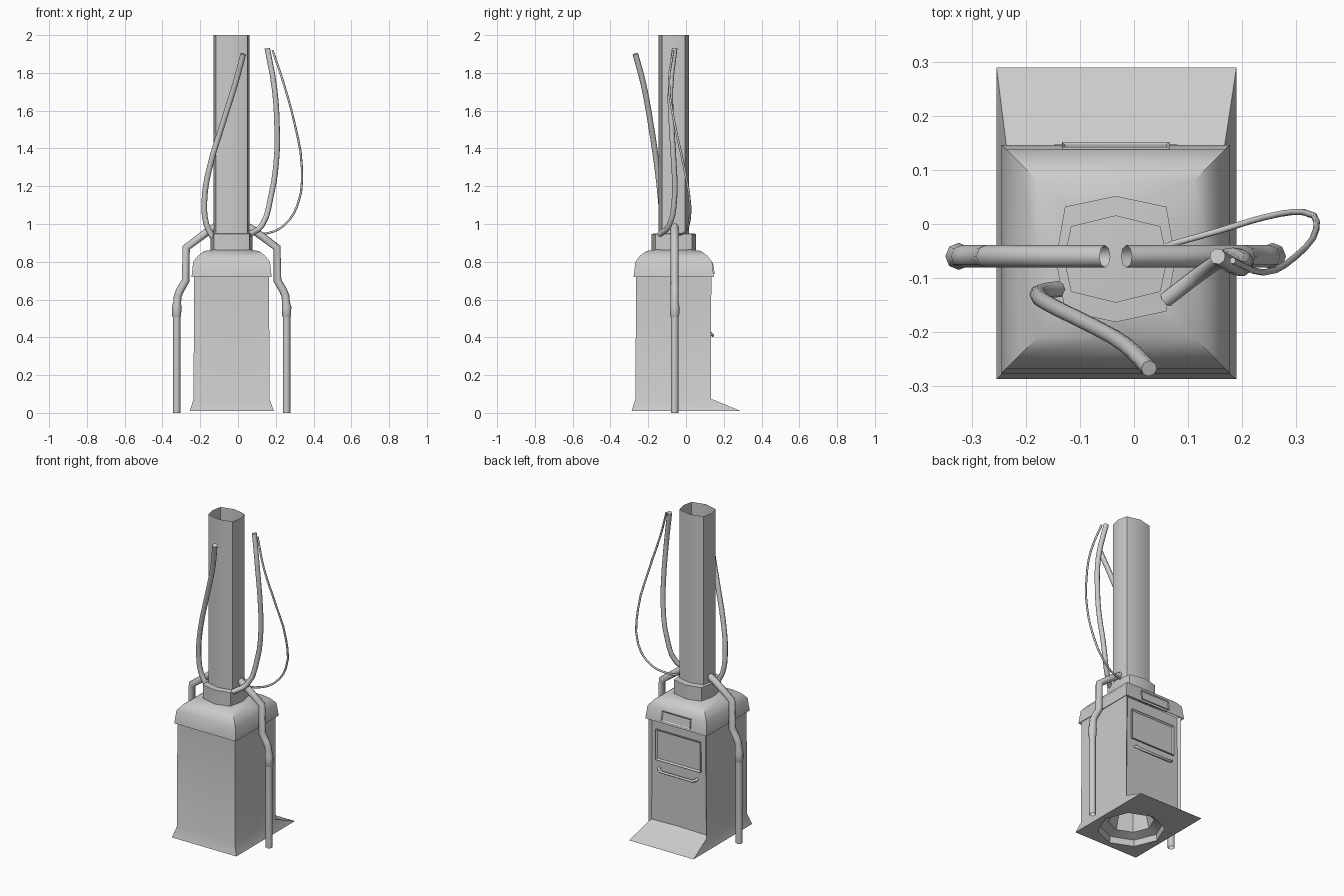
import bpy, bmesh, math
from mathutils import Vector

if "Cube" in bpy.data.objects:
    bpy.data.objects.remove(bpy.data.objects["Cube"])

CX, CY = -0.034, -0.065          # centre axis of the body and column


def rect(x0, x1, y0, y1, z):
    """Eight-point rectangle ring (corners and edge midpoints)."""
    xm, ym = (x0 + x1) / 2, (y0 + y1) / 2
    return [(x1, ym, z), (x1, y1, z), (xm, y1, z), (x0, y1, z),
            (x0, ym, z), (x0, y0, z), (xm, y0, z), (x1, y0, z)]


def square(h, z):
    return rect(CX - h, CX + h, CY - h, CY + h, z)


def bulged(ax, ay, bx, by, z):
    """Eight-point ring: side points at ax/ay, corners at bx/by."""
    pts = [(ax, 0), (bx, by), (0, ay), (-bx, by), (-ax, 0), (-bx, -by), (0, -ay), (bx, -by)]
    return [(CX + x, CY + y, z) for x, y in pts]


def octagon(r, z):
    return [(CX + r * math.cos(i * math.pi / 4), CY + r * math.sin(i * math.pi / 4), z)
            for i in range(8)]


def loft(name, rings, cap_start=False, cap_end=False, edit=None, angle=35):
    bm = bmesh.new()
    vs = [[bm.verts.new(p) for p in r] for r in rings]
    for a, b in zip(vs, vs[1:]):
        for i in range(8):
            j = (i + 1) % 8
            bm.faces.new((a[i], a[j], b[j], b[i]))
    if cap_start:
        bm.faces.new(vs[0][::-1])
    if cap_end:
        bm.faces.new(vs[-1])
    if edit:
        edit(bm)
    return finish(name, bm, angle)


def finish(name, bm, angle=35):
    me = bpy.data.meshes.new(name)
    bm.to_mesh(me)
    bm.free()
    ob = bpy.data.objects.new(name, me)
    bpy.context.collection.objects.link(ob)
    smooth(ob, angle)
    return ob


def smooth(ob, angle):
    bpy.ops.object.select_all(action='DESELECT')
    ob.select_set(True)
    bpy.context.view_layer.objects.active = ob
    bpy.ops.object.shade_smooth_by_angle(angle=math.radians(angle))


def tube(name, pts, radius, smooth_path=False, caps=False, radii=None):
    """Eight-sided tube along a path."""
    cu = bpy.data.curves.new(name, 'CURVE')
    cu.dimensions = '3D'
    cu.bevel_depth, cu.bevel_resolution, cu.use_fill_caps = radius, 2, caps
    cu.resolution_u = 3
    sp = cu.splines.new('BEZIER' if smooth_path else 'POLY')
    if smooth_path:
        sp.bezier_points.add(len(pts) - 1)
        for b, p in zip(sp.bezier_points, pts):
            b.co = p
            b.handle_left_type = b.handle_right_type = 'AUTO'
    else:
        sp.points.add(len(pts) - 1)
        for i, p in enumerate(pts):
            sp.points[i].co = (*p, 1)
            sp.points[i].radius = radii[i] if radii else 1
    ob = bpy.data.objects.new(name, cu)
    bpy.context.collection.objects.link(ob)
    bpy.ops.object.select_all(action='DESELECT')
    ob.select_set(True)
    bpy.context.view_layer.objects.active = ob
    bpy.ops.object.convert(target='MESH')
    smooth(bpy.context.object, 50)


def panel(name, x0, x1, z0, z1, y_low, y_high, y_back, border, sink):
    """Plate facing +y with a sunken centre; front may lean (y_low, y_high)."""
    bm = bmesh.new()
    front = [bm.verts.new(p) for p in ((x1, y_low, z0), (x0, y_low, z0),
                                       (x0, y_high, z1), (x1, y_high, z1))]
    back = [bm.verts.new((v.co.x, y_back, v.co.z)) for v in front]
    face = bm.faces.new(front)
    bm.faces.new(back[::-1])
    for i in range(4):
        j = (i + 1) % 4
        bm.faces.new((front[j], front[i], back[i], back[j]))
    bmesh.ops.recalc_face_normals(bm, faces=bm.faces[:])
    bmesh.ops.inset_region(bm, faces=[face], thickness=border)
    bmesh.ops.translate(bm, verts=face.verts[:], vec=(0, -sink, 0))
    finish(name, bm, 20)


# Body with flared foot, underside hollow and sunken door on the back
def sink_door(bm):
    bm.normal_update()
    door = [f for f in bm.faces if f.normal.y > 0.95 and f.calc_center_median().y > 0.12]
    bmesh.ops.inset_region(bm, faces=door, thickness=0.016)
    bmesh.ops.translate(bm, verts=list({v for f in door for v in f.verts}), vec=(0, -0.014, 0))


loft("body", [octagon(0.10, 0.20), octagon(0.13, 0.07), octagon(0.185, 0.05), octagon(0.19, 0.012),
              rect(-0.255, 0.19, -0.288, 0.29, 0.01),
              rect(-0.235, 0.166, -0.268, 0.132, 0.075),
              square(0.199, 0.73)], cap_start=True, edit=sink_door, angle=30)

# Hood over the body
loft("hood", [square(0.19, 0.735), square(0.212, 0.72), square(0.203, 0.80),
              square(0.178, 0.832), square(0.145, 0.857), square(0.09, 0.865)], cap_end=True, angle=45)

# Collar and hollow column
loft("collar", [bulged(0.111, 0.117, 0.094, 0.097, 0.85), bulged(0.111, 0.117, 0.094, 0.097, 0.948),
                bulged(0.095, 0.08, 0.082, 0.06, 0.95)])
loft("column", [bulged(0.096, 0.081, 0.083, 0.061, 0.86), bulged(0.096, 0.081, 0.083, 0.061, 2.0)], angle=50)

# Door window, hood plate and handle
panel("door_window", CX - 0.155, CX + 0.155, 0.47, 0.66, 0.128, 0.128, 0.11, 0.014, 0.01)
panel("hood_plate", CX - 0.10, CX + 0.10, 0.735, 0.795, 0.152, 0.143, 0.12, 0.008, 0.004)
tube("door_handle", [(CX - 0.13, 0.115, 0.425), (CX - 0.13, 0.133, 0.42), (CX - 0.11, 0.141, 0.41),
                     (CX + 0.11, 0.141, 0.41), (CX + 0.13, 0.133, 0.42), (CX + 0.13, 0.115, 0.425)],
     0.008, caps=True)

# Side pipes: bent upper pipe with a bulb joint, straight lower leg
for side, s in (("left", -1), ("right", 1)):
    path = [(0.291, 0.50), (0.291, 0.515), (0.291, 0.56), (0.288, 0.585), (0.285, 0.62), (0.272, 0.65),
            (0.243, 0.70), (0.240, 0.875), (0.12, 0.965), (0.02, 1.02)]
    tube(side + "_pipe", [(CX + s * x, -0.06, z) for x, z in path], 0.021,
         radii=[0.8, 1.15, 1.2, 1.0, 1, 1, 1, 1, 1, 1])
    tube(side + "_leg", [(CX + s * 0.291, -0.06, 0), (CX + s * 0.291, -0.06, 0.52)], 0.02)

# Loose cables beside the column
tube("front_cable", [(0.028, -0.268, 1.90), (-0.015, -0.225, 1.74), (-0.075, -0.19, 1.55),
                     (-0.155, -0.15, 1.28), (-0.178, -0.133, 1.12), (-0.168, -0.125, 1.0),
                     (-0.135, -0.12, 0.93)], 0.015, True, True)
tube("side_cable", [(0.155, -0.06, 1.93), (0.193, -0.082, 1.72), (0.207, -0.075, 1.50),
                    (0.203, -0.065, 1.33), (0.175, -0.06, 1.15), (0.125, -0.09, 0.99),
                    (0.06, -0.14, 0.945)], 0.015, True, True)
tube("thin_cable", [(0.183, -0.068, 1.92), (0.24, -0.09, 1.75), (0.30, -0.06, 1.53),
                    (0.338, -0.01, 1.30), (0.315, 0.022, 1.10), (0.24, 0.012, 0.99),
                    (0.16, -0.012, 0.952), (0.06, -0.04, 0.945)], 0.006, True, True)
